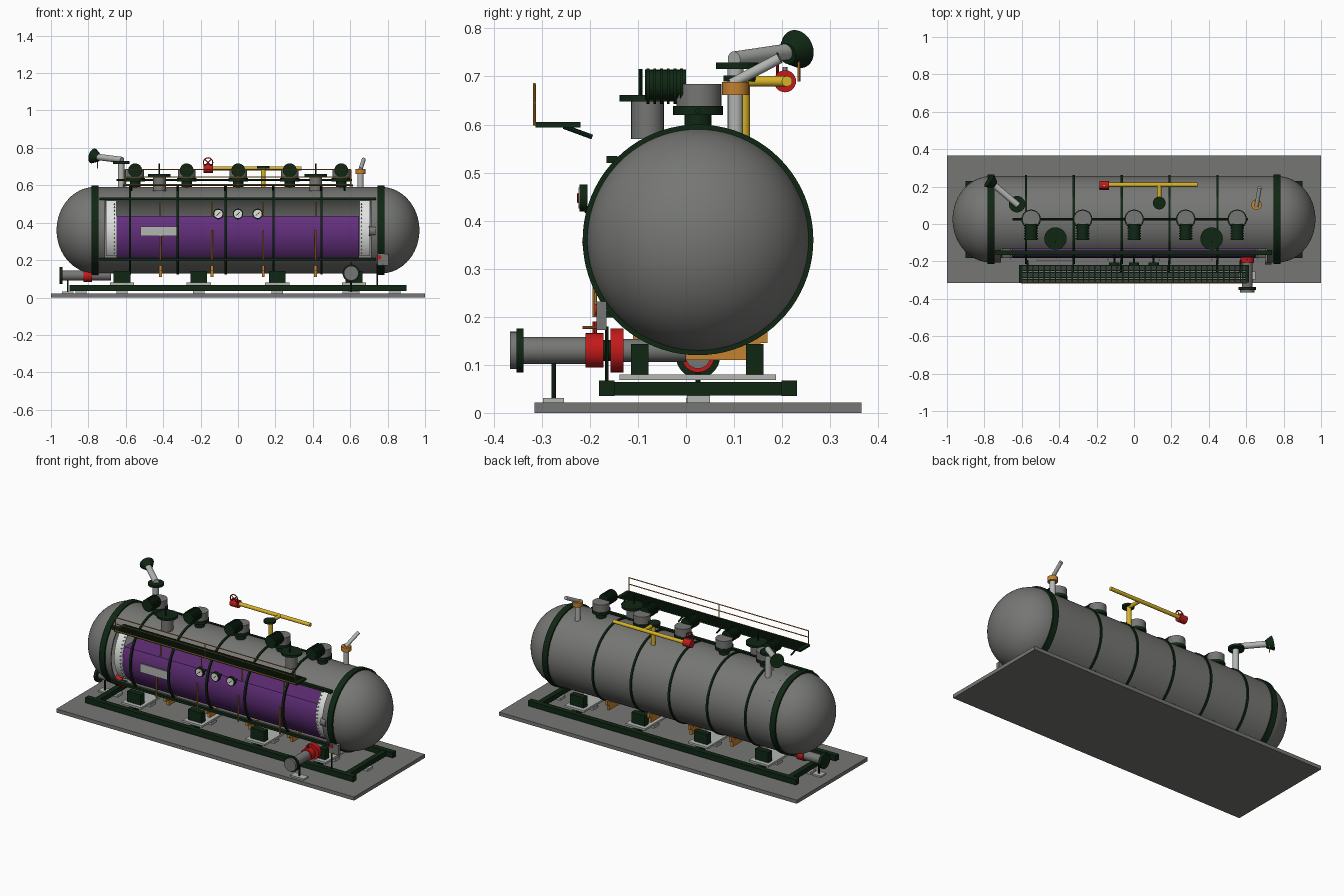
import bpy, bmesh, math
from mathutils import Vector

if "Cube" in bpy.data.objects:
    bpy.data.objects.remove(bpy.data.objects["Cube"])

def mat(name, r, g, b):
    m = bpy.data.materials.new(name)
    m.diffuse_color = (r, g, b, 1)
    m.use_nodes = True
    m.node_tree.nodes["Principled BSDF"].inputs["Base Color"].default_value = m.diffuse_color
    return m

GREY = mat("mid_grey", .18, .185, .175)
LIGHT = mat("light_grey", .45, .47, .45)
WHITE = mat("white", .75, .77, .75)
DARK = mat("dark_green", .005, .02, .007)
PURPLE = mat("purple", .13, .03, .21)
RED = mat("red", .55, .01, .01)
YELLOW = mat("yellow", .68, .45, .02)
ORANGE = mat("orange", .55, .22, .03)
CY, CZ, R = .025, .36, .231      # tank axis and radius

def finish(name, bm, m, smooth=True):
    bmesh.ops.recalc_face_normals(bm, faces=bm.faces)
    me = bpy.data.meshes.new(name)
    bm.to_mesh(me)
    bm.free()
    me.materials.append(m)
    o = bpy.data.objects.new(name, me)
    bpy.context.collection.objects.link(o)
    if smooth:
        bpy.ops.object.select_all(action='DESELECT')
        o.select_set(True)
        bpy.context.view_layer.objects.active = o
        bpy.ops.object.shade_smooth_by_angle(angle=math.radians(35))
    return o

def box(name, x0, x1, y0, y1, z0, z1, m):
    bm = bmesh.new()
    bmesh.ops.create_cube(bm, size=1)
    for v in bm.verts:
        v.co = (x0 + (v.co.x + .5) * (x1 - x0), y0 + (v.co.y + .5) * (y1 - y0), z0 + (v.co.z + .5) * (z1 - z0))
    return finish(name, bm, m, False)

def rod(name, a, b, r, m, r2=None, n=28):
    a, b = Vector(a), Vector(b)
    bm = bmesh.new()
    bmesh.ops.create_cone(bm, cap_ends=True, segments=n, radius1=r, radius2=r if r2 is None else r2, depth=(b - a).length)
    q = Vector((0, 0, 1)).rotation_difference(b - a)
    for v in bm.verts:
        v.co = q @ v.co + (a + b) / 2
    return finish(name, bm, m)

def lathe_x(name, prof, m, a0=0, a1=360, n=80, closed=False):
    """Sweep (x, radius) points about the tank axis; angle 0 is front, 90 is top."""
    bm = bmesh.new()
    full = a1 - a0 >= 360
    rows = []
    for i in range(n if full else n + 1):
        t = math.radians(a0 + (a1 - a0) * i / n)
        rows.append([bm.verts.new((x, CY - r * math.cos(t), CZ + r * math.sin(t))) for x, r in prof])
    k = len(prof)
    for i in range(n):
        p, q = rows[i], rows[(i + 1) % len(rows)]
        for j in range(k if closed else k - 1):
            bm.faces.new((p[j], p[(j + 1) % k], q[(j + 1) % k], q[j]))
    if closed and not full:
        bm.faces.new(rows[0])
        bm.faces.new(rows[-1])
    bmesh.ops.remove_doubles(bm, verts=bm.verts, dist=1e-5)
    return finish(name, bm, m)

def band(name, x0, x1, r0, r1, m, a0=0, a1=360, n=80):
    return lathe_x(name, [(x0, r0), (x0, r1), (x1, r1), (x1, r0)], m, a0, a1, n, True)

def wheel(name, c, r, t, axis, m):
    """Handwheel: rim plus crossed spokes."""
    bpy.ops.mesh.primitive_torus_add(location=c, major_radius=r, minor_radius=t, major_segments=28, minor_segments=8)
    o = bpy.context.object
    o.name = name
    o.rotation_euler = (math.pi / 2, 0, 0) if axis == 'Y' else (0, 0, 0)
    o.data.materials.append(m)
    bpy.ops.object.shade_smooth_by_angle()
    for k in range(2):
        t2 = math.pi * (k / 2 + .25)
        d = Vector((math.cos(t2), 0, math.sin(t2))) if axis == 'Y' else Vector((math.cos(t2), math.sin(t2), 0))
        rod(name + "_spoke", Vector(c) - d * r, Vector(c) + d * r, t * .8, m, n=8)

# tank shell with front opening, and domed ends
band("tank_shell", -.71, .71, R - .008, R, GREY, 47, 319)
for s, side in ((-1, "left"), (1, "right")):
    dome = [(s * .71, R - .008), (s * .71, R)] + [
        (s * (.765 + .205 * math.sin(math.radians(a))), R * math.cos(math.radians(a))) for a in range(0, 91, 6)]
    lathe_x(side + "_tank_end", dome, GREY)
    band(side + "_end_ring", s * .765 - .018, s * .765 + .018, R - .006, .24, DARK)
    band(side + "_liner", min(s * .65, s * .705), max(s * .65, s * .705), .2, .206, WHITE, -42, 50, 24)
    for i in range(14):
        t = math.radians(-36 + i * 6)
        c = Vector((s * .66, CY - .206 * math.cos(t), CZ + .206 * math.sin(t)))
        rod("liner_bolt", c, c + Vector((0, -.008 * math.cos(t), .008 * math.sin(t))), .004, WHITE, n=6)
for i in range(5):
    x = -.578 + i * .256
    band("tank_strap", x - .006, x + .006, R - .004, .238, DARK)

# purple contents with level top
bm = bmesh.new()
pts = [math.radians(-202 + i * 224 / 48) for i in range(49)]
f = bm.faces.new([bm.verts.new((-.65, CY - .203 * math.cos(t), CZ + .203 * math.sin(t))) for t in pts])
g = bmesh.ops.extrude_face_region(bm, geom=[f])
bmesh.ops.translate(bm, verts=[v for v in g['geom'] if isinstance(v, bmesh.types.BMVert)], vec=(1.297, 0, 0))
finish("purple_contents", bm, PURPLE)

# opening frame, label plate, gauges, level rods
box("upper_frame_bar", -.74, .737, -.165, -.143, .52, .535, DARK)
box("lower_frame_bar", -.74, .737, -.17, -.15, .198, .212, DARK)
box("label_plate", -.52, -.33, -.196, -.188, .328, .38, LIGHT)
for x in (-.105, 0, .105):
    rod("gauge_rim", (x, -.205, .447), (x, -.222, .447), .028, DARK)
    rod("gauge_face", (x, -.222, .447), (x, -.224, .447), .022, WHITE)
    rod("gauge_needle", (x - .01, -.2245, .438), (x + .01, -.2245, .456), .002, RED, n=6)
    rod("gauge_stem", (x, -.212, .42), (x, -.16, .44), .005, DARK, n=8)
for x in (-.415, -.14, .135, .415):
    rod("level_rod", (x, -.19, .2), (x, -.19, .36), .005, ORANGE, n=8)
    rod("upper_level_rod", (x, -.15, .43), (x, -.15, .51), .004, ORANGE, n=8)
    # saddles
    box("saddle", x - .008, x + .008, -.08, .155, .11, .15, ORANGE)
    for y0, y1 in ((-.11, -.08), (.14, .17)):
        box("saddle_tip", x - .008, x + .008, y0, y1, .145, .172, ORANGE)

# ground slab, skid frame and feet
box("base_slab", -1, 1, -.315, .365, 0, .022, GREY)
for y in (-.165, .215):
    box("skid_rail", -.9, .9, y - .016, y + .016, .035, .067, DARK)
for x in (-.84, -.62, -.21, .21, .62, .84):
    box("skid_cross_beam", x - .016, x + .016, -.165, .215, .036, .064, DARK)
    box("skid_pad", x - .03, x + .03, .002, .05, .02, .036, LIGHT)
for x in (-.62, -.21, .21, .62):
    box("foot_plate", x - .065, x + .065, -.138, .187, .068, .08, LIGHT)
    for y in (-.096, .143):
        box("foot", x - .045, x + .045, y - .018, y + .018, .08, .143, DARK)

# top vents with ribbed side motors
for i in range(5):
    x = -.55 + i * .2755
    rod("vent_neck", (x, CY, .58), (x, CY, .622), .028, DARK)
    rod("vent_flange", (x, CY, .62), (x, CY, .638), .052, DARK)
    rod("vent_body", (x, .027, .638), (x, .027, .684), .047, GREY)
    rod("vent_motor", (x, -.085, .683), (x, 0, .683), .031, DARK)
    for k in range(6):
        y = -.082 + k * .014
        rod("motor_fin", (x, y, .68), (x, y + .006, .68), .037, DARK)
rod("top_line", (-.65, CY, .628), (.61, CY, .628), .006, DARK, n=10)

# manholes
for x in (-.42, .415):
    rod("manhole_neck", (x, -.08, .57), (x, -.08, .65), .034, GREY)
    rod("manhole_lid", (x, -.078, .648), (x, -.078, .661), .06, DARK)
    rod("manhole_handle", (x, -.095, .66), (x, -.095, .716), .004, DARK, n=8)

# yellow overhead pipe with red valve
rod("yellow_riser", (.135, .12, .57), (.135, .12, .69), .013, YELLOW)
rod("yellow_branch", (.135, .115, .69), (.135, .212, .69), .011, YELLOW)
rod("riser_flange", (.135, .112, .69), (.135, .112, .702), .034, DARK)
rod("yellow_header", (-.165, .21, .69), (.34, .21, .69), .011, YELLOW)
rod("header_valve", (-.185, .206, .69), (-.135, .206, .69), .023, RED)
rod("header_valve_stem", (-.16, .206, .7), (-.16, .206, .72), .005, LIGHT, n=8)
wheel("header_valve_wheel", (-.16, .19, .722), .025, .003, 'Y', RED)

# left vent stack with angled outlet
rod("stack_riser", (-.625, .103, .56), (-.625, .103, .718), .017, LIGHT)
rod("stack_flange", (-.625, .106, .715), (-.625, .106, .729), .044, DARK)
rod("stack_arm", (-.62, .1, .735), (-.755, .215, .752), .017, LIGHT)
rod("stack_outlet", (-.745, .21, .747), (-.775, .232, .757), .022, DARK, .041)
rod("stack_chain", (-.75, .235, .69), (-.75, .235, .74), .003, ORANGE, n=6)

# right relief valve
rod("relief_riser", (.655, .103, .57), (.655, .103, .665), .016, LIGHT)
rod("relief_body", (.655, .103, .661), (.655, .103, .688), .028, ORANGE)
rod("relief_outlet", (.655, .095, .685), (.672, .195, .738), .011, LIGHT)

# walkway with grating, braces and guard rail
for k in range(8):
    y = -.31 + k * .0125
    box("walkway_slat", -.605, .605, y - .0035, y + .0035, .595, .605, DARK)
for k in range(41):
    x = -.6 + k * .03
    box("walkway_cross_bar", x - .003, x + .003, -.31, -.222, .595, .602, DARK)
for s in (-1, 1):
    box("walkway_end", s * .605 - .01, s * .605 + .01, -.313, -.22, .594, .605, DARK)
for x in (-.57, -.325, -.07, .187, .443, .57):
    rod("walkway_brace", (x, -.255, .596), (x, -.195, .574), .005, DARK, n=8)
for z in (.603, .645, .684):
    rod("guard_rail", (-.605, -.315, z), (.605, -.315, z), .003, ORANGE, n=8)
for x in (-.603, 0, .603):
    rod("guard_post", (x, -.315, .598), (x, -.315, .685), .003, ORANGE, n=8)

def outlet(name, o, d, parts):
    """Chain of round parts (start, end, radius, colour) along direction d."""
    o, d = Vector(o), Vector(d)
    for part, a, b, r, m in parts:
        rod(name + "_" + part, o + d * a, o + d * b, r, m)

# front right outlet pipe
outlet("front_outlet", (.605, 0, .13), (0, -1, 0), [
    ("inner_pipe", .0, .135, .024, GREY), ("red_flange", .13, .157, .046, RED), ("gasket", .157, .172, .022, DARK),
    ("valve", .172, .209, .036, RED), ("pipe", .209, .34, .028, GREY), ("dark_flange", .338, .353, .046, DARK),
    ("end_flange", .353, .366, .039, GREY)])
rod("front_outlet_stem", (.605, -.19, .16), (.605, -.19, .19), .005, RED, n=8)
rod("front_outlet_post", (.605, -.275, .025), (.605, -.275, .11), .005, DARK, n=8)
box("front_outlet_pad", .56, .65, -.298, -.254, .022, .031, LIGHT)

# left outlet pipe
outlet("left_outlet", (0, CY, .118), (-1, 0, 0), [
    ("inner_pipe", .68, .78, .026, GREY), ("valve", .78, .825, .034, RED), ("pipe", .825, .94, .027, GREY),
    ("end_flange", .938, .955, .046, DARK)])
rod("left_outlet_post", (-.91, CY, .022), (-.91, CY, .1), .005, DARK, n=8)
box("left_outlet_pad", -.94, -.88, 0, .05, .022, .031, LIGHT)

# sample box at the front right
box("sample_box", .745, .805, -.186, -.165, .172, .232, GREY)
rod("sample_knob", (.755, -.19, .215), (.755, -.18, .215), .012, RED)
rod("sample_handle", (.775, -.215, .178), (.775, -.18, .178), .003, ORANGE, n=8)
rod("sample_post", (.745, -.165, .06), (.745, -.165, .18), .004, DARK, n=8)
rod("side_nozzle", (.7, -.19, .355), (.735, -.19, .355), .026, GREY)
